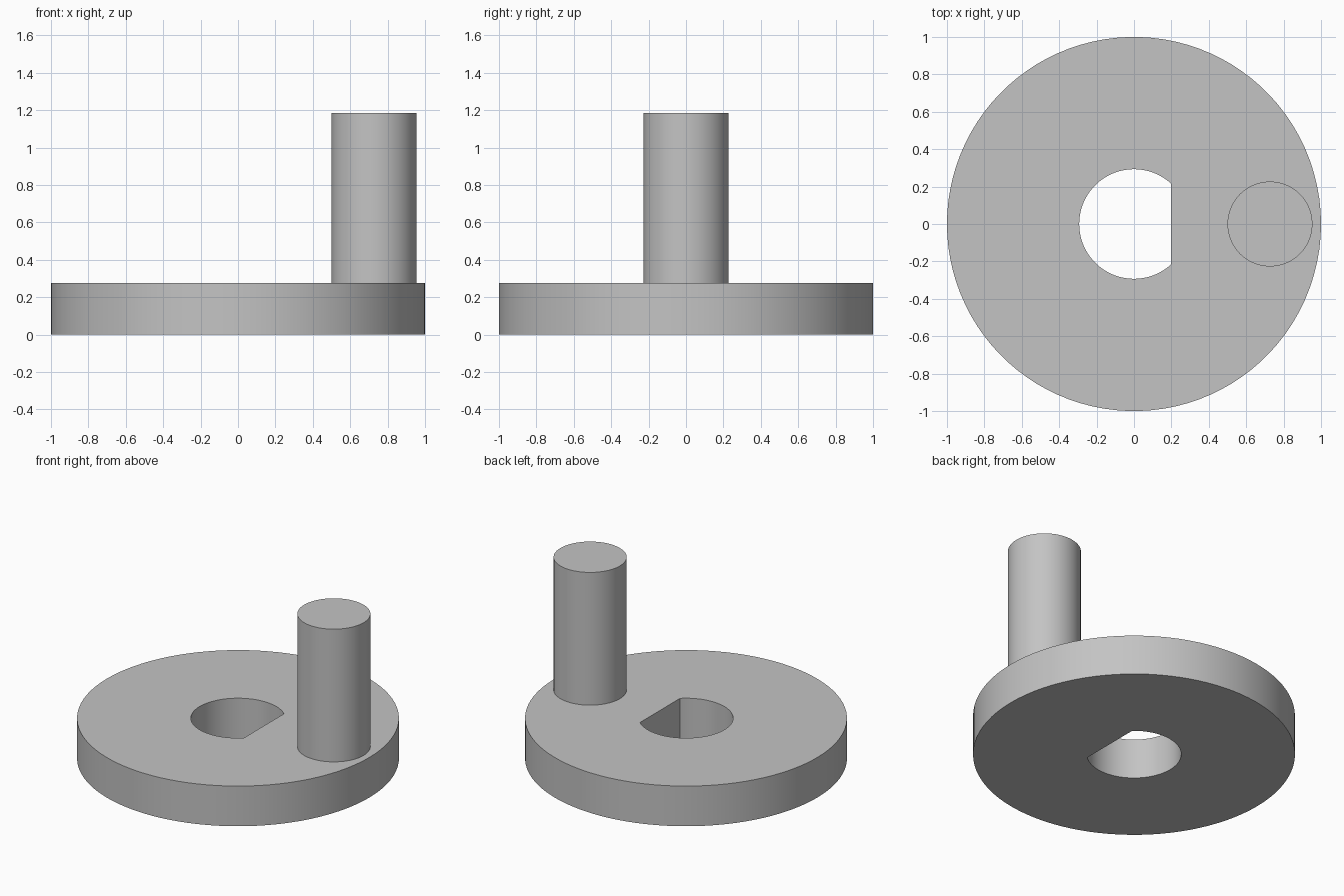
import bpy, bmesh, math

cube = bpy.data.objects.get("Cube")
if cube:
    bpy.data.objects.remove(cube, do_unlink=True)

GREY = (0.55, 0.55, 0.55, 1)
mat = bpy.data.materials.new("grey")
mat.use_nodes = True
mat.diffuse_color = GREY
mat.node_tree.nodes["Principled BSDF"].inputs["Base Color"].default_value = GREY

DISC_R, DISC_H = 1.0, 0.275
BORE_R, FLAT_X = 0.293, 0.197
PIN_X, PIN_R, PIN_TOP = 0.727, 0.227, 1.185


def finish(obj):
    obj.data.materials.append(mat)
    bpy.ops.object.select_all(action='DESELECT')
    obj.select_set(True)
    bpy.context.view_layer.objects.active = obj
    bpy.ops.object.shade_smooth_by_angle(angle=math.radians(30))


# Disc with a D-shaped bore: the flat spans -corner..corner, the arc the rest
corner = math.acos(FLAT_X / BORE_R)
FLAT_N, ARC_N = 24, 72
angles = [-corner + 2 * corner * i / FLAT_N for i in range(FLAT_N)]
angles += [corner + (math.tau - 2 * corner) * i / ARC_N for i in range(ARC_N)]


def bore_radius(i):
    return FLAT_X / math.cos(angles[i]) if i < FLAT_N else BORE_R


bm = bmesh.new()


def ring(radius, z):
    return [bm.verts.new((radius(i) * math.cos(a), radius(i) * math.sin(a), z))
            for i, a in enumerate(angles)]


def rim(i):
    return DISC_R


# Rings go round the cross-section, then bridge each to the next
rings = [ring(rim, 0), ring(rim, DISC_H), ring(bore_radius, DISC_H), ring(bore_radius, 0)]
count = len(angles)
for k, lower in enumerate(rings):
    upper = rings[(k + 1) % len(rings)]
    for i in range(count):
        j = (i + 1) % count
        bm.faces.new((lower[i], lower[j], upper[j], upper[i]))
bmesh.ops.recalc_face_normals(bm, faces=bm.faces)
mesh = bpy.data.meshes.new("disc")
bm.to_mesh(mesh)
bm.free()
disc = bpy.data.objects.new("disc", mesh)
bpy.context.collection.objects.link(disc)
finish(disc)

# Crank pin standing on the disc
bpy.ops.mesh.primitive_cylinder_add(vertices=64, radius=PIN_R, depth=PIN_TOP - DISC_H,
                                    location=(PIN_X, 0, (PIN_TOP + DISC_H) / 2))
pin = bpy.context.object
pin.name = "crank_pin"
finish(pin)
